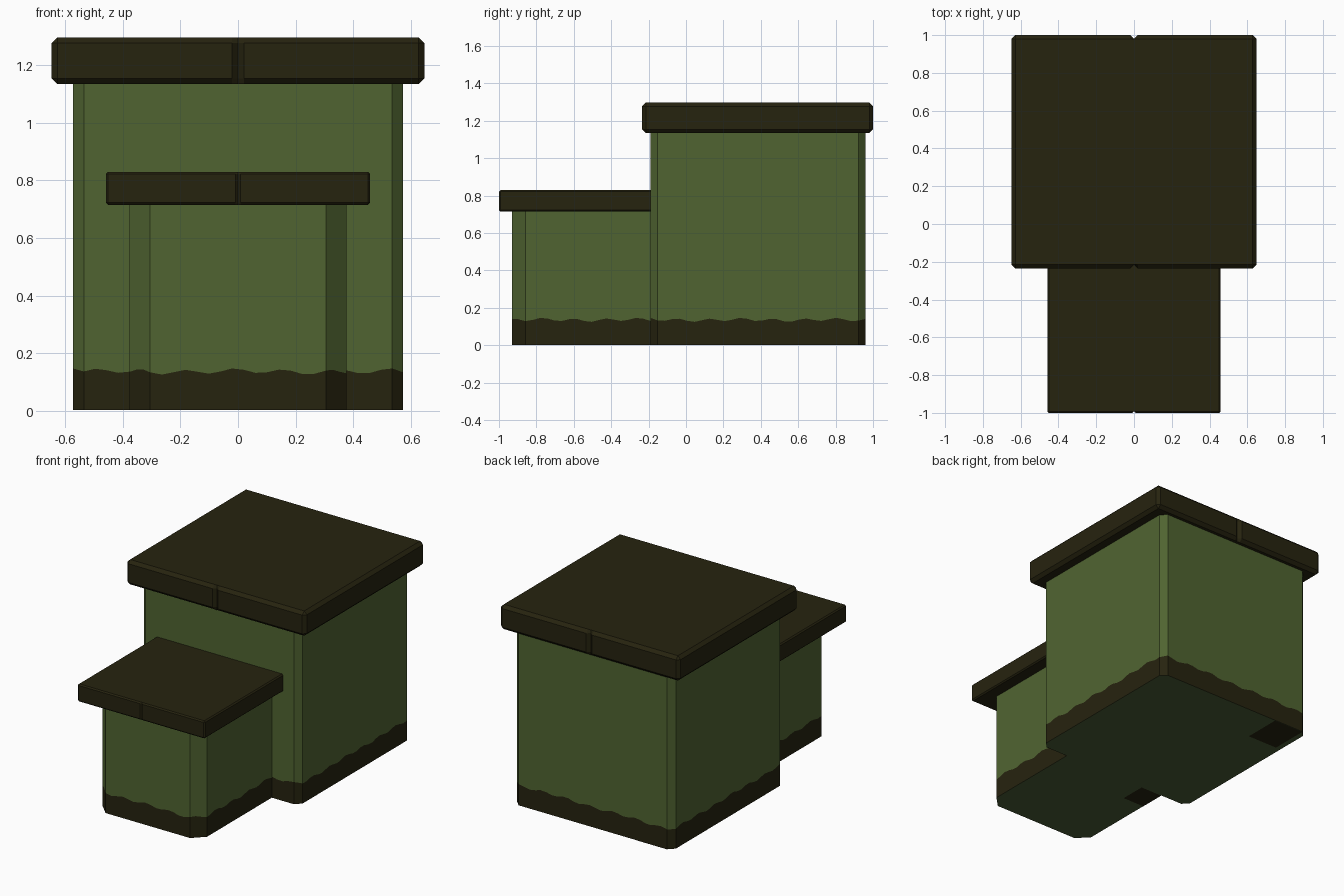
import bpy, bmesh, math

if "Cube" in bpy.data.objects:
    bpy.data.objects.remove(bpy.data.objects["Cube"])


def material(name, rgb):
    m = bpy.data.materials.new(name)
    lin = [((c / 255 + 0.055) / 1.055) ** 2.4 for c in rgb]
    m.diffuse_color = (*lin, 1)
    m.use_nodes = True
    m.node_tree.nodes["Principled BSDF"].inputs["Base Color"].default_value = m.diffuse_color
    return m


GREEN = material("wall_green", (80, 100, 49))
DARK = material("dark_brown", (38, 35, 15))
FLOOR = material("floor_green", (72, 90, 52))


def finish(name, bm, mats):
    me = bpy.data.meshes.new(name)
    bm.to_mesh(me)
    bm.free()
    for m in mats:
        me.materials.append(m)
    ob = bpy.data.objects.new(name, me)
    bpy.context.collection.objects.link(ob)
    return ob


def walls(name, path, height, closed):
    """Upright walls along a path, with a wavy dark skirting and a floor."""
    bm = bmesh.new()
    pts, dist = [], 0.0
    ends = path[1:] + path[:1] if closed else path[1:]
    for (ax, ay), (bx, by) in zip(path, ends):
        length = math.hypot(bx - ax, by - ay)
        n = max(1, round(length / 0.04))
        for i in range(n):
            t = i / n
            pts.append((ax + (bx - ax) * t, ay + (by - ay) * t, dist + length * t))
        dist += length
    if not closed:
        pts.append((*path[-1], dist))
    cols = []
    for x, y, d in pts:
        wave = 0.136 + 0.008 * math.sin(d * math.tau / 0.17) + 0.003 * math.sin(d * 13)
        cols.append([bm.verts.new((x, y, z)) for z in (0.002, wave, height)])
    count = len(cols) if closed else len(cols) - 1
    for i in range(count):
        a, b = cols[i], cols[(i + 1) % len(cols)]
        for k in (0, 1):
            f = bm.faces.new((a[k], b[k], b[k + 1], a[k + 1]))
            f.material_index = 1 - k
    floor = bm.faces.new([c[0] for c in reversed(cols)])
    floor.material_index = 2
    return finish(name, bm, (GREEN, DARK, FLOOR))


def roof(name, hx, y0, y1, z0, z1, b):
    """Bevelled slab with a small V notch mid front and mid back."""
    def ring(inset, z):
        x, lo, hi = hx - inset, y0 + inset, y1 - inset
        c = b - inset
        p = [(-x, lo + c), (-x + c, lo), (-b, lo), (0, lo + c), (b, lo), (x - c, lo),
             (x, lo + c), (x, hi - c), (x - c, hi), (b, hi), (0, hi - c), (-b, hi),
             (-x + c, hi), (-x, hi - c)]
        return [bm.verts.new((*q, z)) for q in p]

    bm = bmesh.new()
    rings = [ring(b, z0), ring(0, z0 + b), ring(0, z1 - b), ring(b, z1)]
    n = len(rings[0])
    for r, s in zip(rings, rings[1:]):
        for i in range(n):
            j = (i + 1) % n
            bm.faces.new((r[i], r[j], s[j], s[i]))
    bm.faces.new(rings[0][::-1])
    bm.faces.new(rings[-1])
    bmesh.ops.remove_doubles(bm, verts=bm.verts[:], dist=1e-5)
    bmesh.ops.recalc_face_normals(bm, faces=bm.faces[:])
    return finish(name, bm, (DARK,))


def floor_patch(name, x0, x1, y0, y1):
    bm = bmesh.new()
    bm.faces.new([bm.verts.new((x, y, 0)) for x, y in
                  ((x0, y0), (x0, y1), (x1, y1), (x1, y0))])
    return finish(name, bm, (DARK,))


# Main block with narrow chamfered corners
X, Y0, Y1, C = 0.573, -0.19, 0.96, 0.037
walls("main_walls", [(-X + C, Y0), (X - C, Y0), (X, Y0 + C), (X, Y1 - C), (X - C, Y1),
                     (-X + C, Y1), (-X, Y1 - C), (-X, Y0 + C)], 1.145, True)
# Porch block with wider chamfers at its front corners
P, F, D = 0.377, -0.93, 0.072
walls("porch_walls", [(-P, Y0), (-P, F + D), (-P + D, F), (P - D, F), (P, F + D), (P, Y0)],
      0.725, False)
# Flat roofs
roof("main_roof", 0.648, -0.235, 1.0, 1.135, 1.297, 0.02)
roof("porch_roof", 0.459, -1.0, -0.18, 0.715, 0.83, 0.008)
# Dark patches on the underside
floor_patch("back_floor_patch", -0.536, -0.32, 0.71, 0.958)
floor_patch("side_floor_patch", -0.376, -0.22, -0.36, -0.19)
